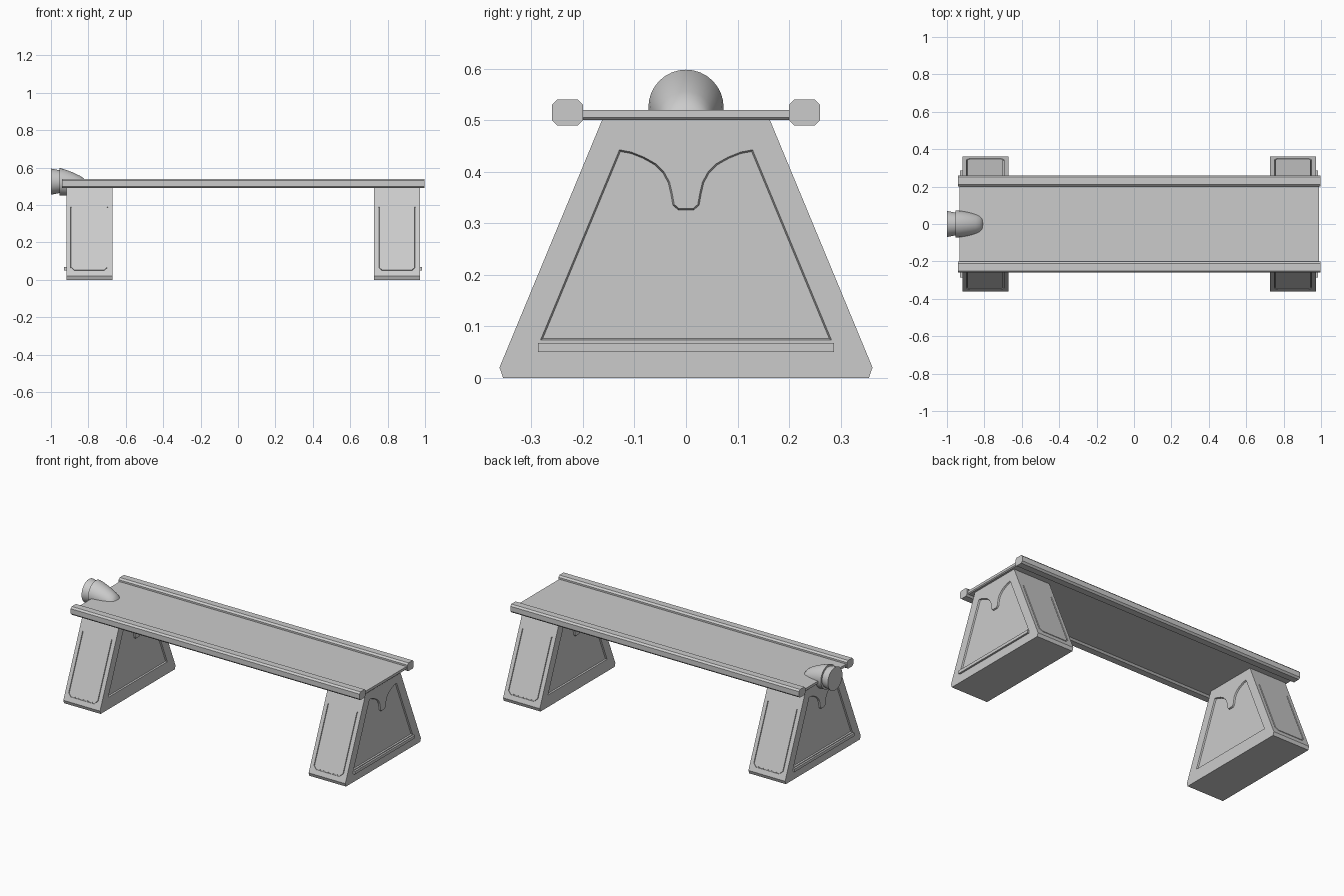
import bpy, bmesh, math
from mathutils import Matrix, Vector

if "Cube" in bpy.data.objects:
    bpy.data.objects.remove(bpy.data.objects["Cube"])

stone = bpy.data.materials.new("grey_stone")
stone.use_nodes = True
GREY = (0.6, 0.6, 0.6, 1)
stone.diffuse_color = GREY
stone.node_tree.nodes["Principled BSDF"].inputs["Base Color"].default_value = GREY


def loft(name, rings):
    """Closed skin through rings of equal point count, capped at both ends."""
    bm = bmesh.new()
    loops = [[bm.verts.new(p) for p in ring] for ring in rings]
    n = len(loops[0])
    for a, b in zip(loops, loops[1:]):
        for i in range(n):
            j = (i + 1) % n
            bm.faces.new((a[i], a[j], b[j], b[i]))
    bm.faces.new(loops[0])
    bm.faces.new(loops[-1])
    bmesh.ops.recalc_face_normals(bm, faces=bm.faces)
    mesh = bpy.data.meshes.new(name)
    bm.to_mesh(mesh)
    bm.free()
    obj = bpy.data.objects.new(name, mesh)
    bpy.context.collection.objects.link(obj)
    mesh.materials.append(stone)
    return obj


def extrude_x(name, profile, x0, x1):
    return loft(name, [[(x, y, z) for y, z in profile] for x in (x0, x1)])


def grown(outline, d):
    """Mitred offset of a counter-clockwise outline, outward for positive d."""
    out = []
    pts = [Vector(p) for p in outline]
    for i, p in enumerate(pts):
        e1 = (p - pts[i - 1]).normalized()
        e2 = (pts[(i + 1) % len(pts)] - p).normalized()
        n1, n2 = Vector((e1.y, -e1.x)), Vector((e2.y, -e2.x))
        out.append(p + (n1 + n2) * d / (1 + n1.dot(n2)))
    return out


def carve(target, outline, frame, depth, slope):
    """Cut a sloped-wall recess; the frame maps (u, v, outward) to the model."""
    rings = []
    for w in (-depth, depth):
        ring = grown(outline, slope * (w / depth - 1) / 2)
        rings.append([frame @ Vector((p.x, p.y, w)) for p in ring])
    cutter = loft("recess_cutter", rings)
    cutter.hide_render = True
    cutter.hide_viewport = True
    mod = target.modifiers.new("recess", "BOOLEAN")
    mod.object = cutter
    mod.operation = "DIFFERENCE"
    mod.solver = "EXACT"


def frame_of(u, v, w, origin):
    m = Matrix((u, v, w)).transposed().to_4x4()
    m.translation = origin
    return m


# Seat slab with its underside edge chamfered at the ends
slab = [(-0.928, 0.5), (0.985, 0.5), (0.99, 0.505), (0.99, 0.52),
        (-0.934, 0.52), (-0.934, 0.505)]
loft("seat_slab", [[(x, y, z) for x, z in slab] for y in (-0.205, 0.205)])

# Chamfered rails along both long edges
rail = [(0.2, 0.5), (0.21, 0.49), (0.25, 0.49), (0.26, 0.5),
        (0.26, 0.53), (0.25, 0.54), (0.21, 0.54), (0.2, 0.53)]
for side, label in ((1, "back"), (-1, "front")):
    extrude_x(label + "_rail", [(side * y, z) for y, z in rail], -0.94, 0.996)

# Trapezoid legs
leg_half = [(0.355, 0), (0.362, 0.02), (0.163, 0.5)]
leg_profile = leg_half + [(-y, z) for y, z in reversed(leg_half)]

# End panel with a hanging drip shape at its top
drip = [(0.131, 0.446), (0.105, 0.441), (0.08, 0.431), (0.057, 0.418),
        (0.04, 0.401), (0.029, 0.381), (0.024, 0.36), (0.02, 0.338),
        (0.013, 0.332)]
panel = [(-0.287, 0.07), (0.287, 0.07)] + drip
panel += [(-y, z) for y, z in reversed(drip)]

# U-shaped groove on the sloped faces, v measured up the slope
g = [(-0.101, 0.4), (-0.101, 0.047), (-0.082, 0.028)]
g_in = [(-0.093, 0.4), (-0.093, 0.05), (-0.079, 0.036)]
groove = (g + [(-u, v) for u, v in reversed(g)]
          + [(-u, v) for u, v in g_in] + list(reversed(g_in)))

slope_up = Vector((0, 0.163 - 0.362, 0.48)).normalized()

for label, cx, outer in (("right", -0.795, -1), ("left", 0.85, 1)):
    leg = extrude_x(label + "_leg", leg_profile, cx - 0.123, cx + 0.123)
    for s in (1, -1):
        # End faces
        end = frame_of((0, s, 0), (0, 0, 1), (s, 0, 0), (cx + s * 0.123, 0, 0))
        carve(leg, panel, end, 0.008, 0.006)
        # Sloped front and back faces
        up = Vector((0, s * slope_up.y, slope_up.z))
        u = Vector((-s, 0, 0))
        face = frame_of(u, up, u.cross(up), (cx, s * 0.362, 0.02))
        carve(leg, groove, face, 0.005, 0.002)
    # Small ledge under the outer panel
    face_x = cx + outer * 0.123
    extrude_x(label + "_ledge", [(-0.287, 0.05), (0.287, 0.05),
              (0.287, 0.068), (-0.287, 0.068)],
              face_x - outer * 0.01, face_x + outer * 0.011)


def tube(name, stations):
    """Round body along x from (x, centre height, radius) stations."""
    steps = [2 * math.pi * i / 32 for i in range(32)]
    obj = loft(name, [[(x, r * math.sin(a), c + r * math.cos(a)) for a in steps]
                      for x, c, r in stations])
    bpy.ops.object.select_all(action="DESELECT")
    bpy.context.view_layer.objects.active = obj
    obj.select_set(True)
    bpy.ops.object.shade_smooth_by_angle(angle=math.radians(35))


# Lamp-like fitting at the right end: flared cap and drooping body
tube("fitting_cap", [(-1.0, 0.525, 0.07), (-0.95, 0.525, 0.06)])
tube("fitting_body", [(-0.955, 0.525, 0.073), (-0.925, 0.52, 0.07),
                      (-0.88, 0.511, 0.062), (-0.845, 0.502, 0.054),
                      (-0.825, 0.494, 0.049), (-0.81, 0.48, 0.045),
                      (-0.8, 0.465, 0.03)])
